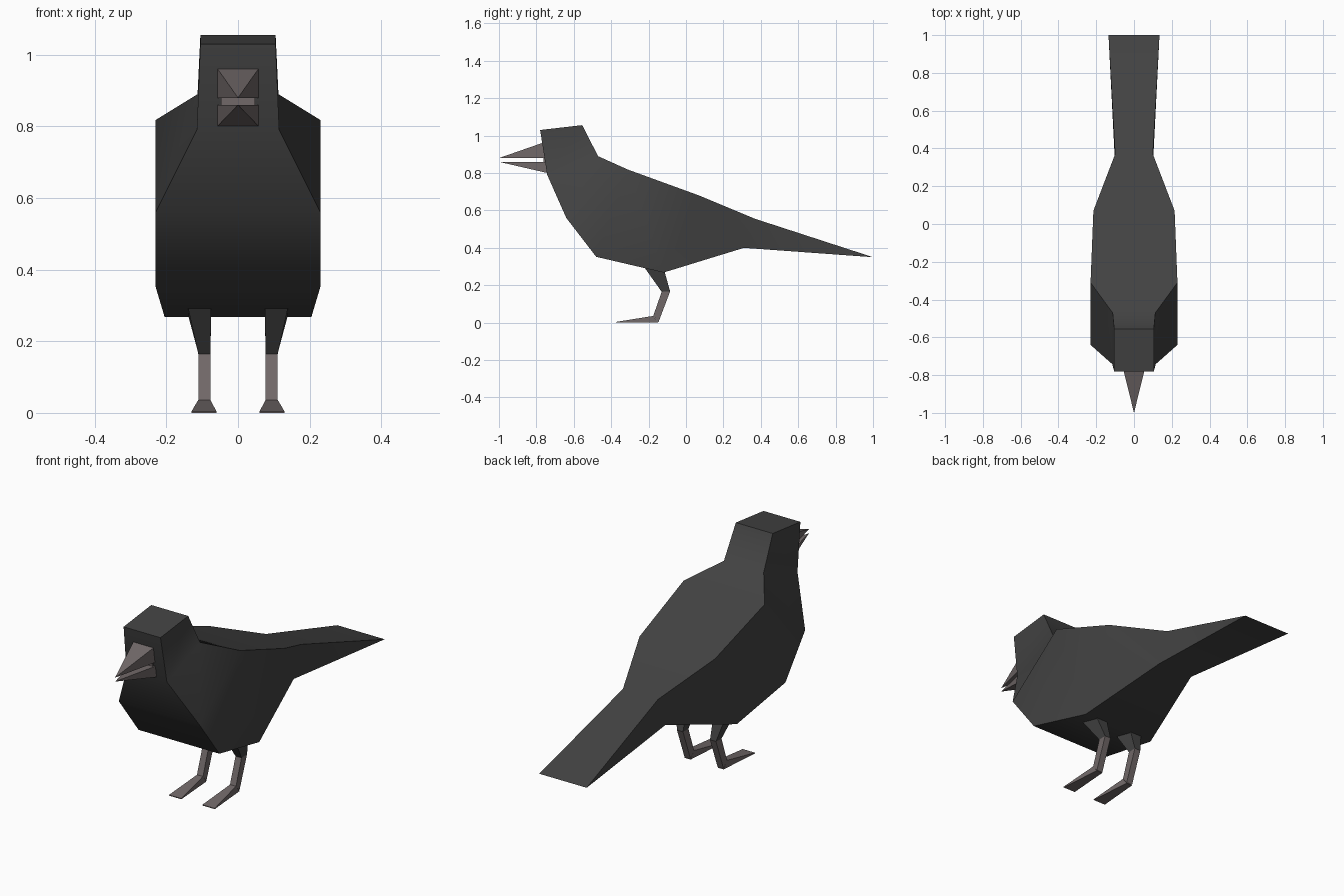
import bpy, bmesh, math

if "Cube" in bpy.data.objects:
    bpy.data.objects.remove(bpy.data.objects["Cube"])


def material(name, rgb):
    m = bpy.data.materials.new(name)
    m.diffuse_color = (*rgb, 1)
    m.use_nodes = True
    m.node_tree.nodes["Principled BSDF"].inputs["Base Color"].default_value = m.diffuse_color
    return m


BLACK = material("charcoal feathers", (0.055, 0.055, 0.055))
HORN = material("warm grey horn", (0.165, 0.14, 0.14))


def build(name, verts, faces, mat, smooth=None):
    mesh = bpy.data.meshes.new(name)
    mesh.from_pydata(verts, [], faces)
    bm = bmesh.new()
    bm.from_mesh(mesh)
    bmesh.ops.recalc_face_normals(bm, faces=bm.faces)
    bm.to_mesh(mesh)
    bm.free()
    mesh.materials.append(mat)
    ob = bpy.data.objects.new(name, mesh)
    bpy.context.collection.objects.link(ob)
    if smooth:
        bpy.ops.object.select_all(action='DESELECT')
        bpy.context.view_layer.objects.active = ob
        ob.select_set(True)
        bpy.ops.object.shade_smooth_by_angle(angle=math.radians(smooth))
    return ob


def loft(name, rings, mat):
    """Join a list of four-point rings into a capped tube."""
    verts = [p for r in rings for p in r]
    faces = [(3, 2, 1, 0), tuple(len(verts) - 4 + i for i in range(4))]
    for k in range(len(rings) - 1):
        for i in range(4):
            j = (i + 1) % 4
            faces.append((4 * k + i, 4 * k + j, 4 * k + 4 + j, 4 * k + 4 + i))
    return build(name, verts, faces, mat)


# Body: side outline of (y, z, half width), clockwise from the tail tip
outline = [(1.0, .35, .135), (.31, .40, .10), (-.12, .268, .205), (-.48, .352, .23),
           (-.64, .56, .23), (-.742, .79, .115), (-.78, 1.03, .105), (-.555, 1.056, .105),
           (-.47, .89, .113), (-.31, .818, .23), (.07, .68, .215), (.37, .555, .10)]
n = len(outline)
verts = [(s * w, y, z) for s in (-1, 1) for y, z, w in outline]
side = [(0, 1, 11), (1, 2, 10, 11), (2, 3, 9, 10), (3, 4, 9), (4, 5, 8, 9), (5, 6, 7, 8)]
faces = [(i, (i + 1) % n, (i + 1) % n + n, i + n) for i in range(n)]
faces += side + [tuple(i + n for i in f) for f in side]
build("body", verts, faces, BLACK, smooth=45)


# Beak halves: pyramids with a flat mouth side
def beak(name, z_mouth, z_outer, y_mouth, y_outer):
    w = .058
    build(name, [(-w, y_mouth, z_mouth), (w, y_mouth, z_mouth), (w, y_outer, z_outer),
                 (-w, y_outer, z_outer), (0, -1, z_mouth)],
          [(0, 1, 2, 3), (0, 1, 4), (1, 2, 4), (2, 3, 4), (3, 0, 4)], HORN)


beak("upper_beak", .88, .962, -.752, -.765)
beak("lower_beak", .86, .80, -.75, -.74)

# Mouth: small plate in the gap between the beak halves
loft("mouth", [[(-.048, y, .855), (.048, y, .855), (.048, y, .885), (-.048, y, .885)]
               for y in (-.762, -.745)], HORN)


# Legs: each ring is front edge and back edge at inner and outer x
def ring(s, x0, x1, front, back):
    return [(s * x0, *front), (s * x1, *front), (s * x1, *back), (s * x0, *back)]


for s, label in ((-1, "right"), (1, "left")):
    knee = ring(s, .077, .111, (-.13, .165), (-.085, .167))
    ankle = ring(s, .077, .111, (-.175, .036), (-.147, .003))
    loft(label + "_thigh", [ring(s, .075, .14, (-.222, .295), (-.115, .275)), knee], BLACK)
    loft(label + "_shin", [knee, ankle], HORN)
    loft(label + "_foot", [ring(s, .077, .111, (-.175, .036), (-.147, 0)),
                           ring(s, .06, .13, (-.375, .004), (-.375, 0))], HORN)
